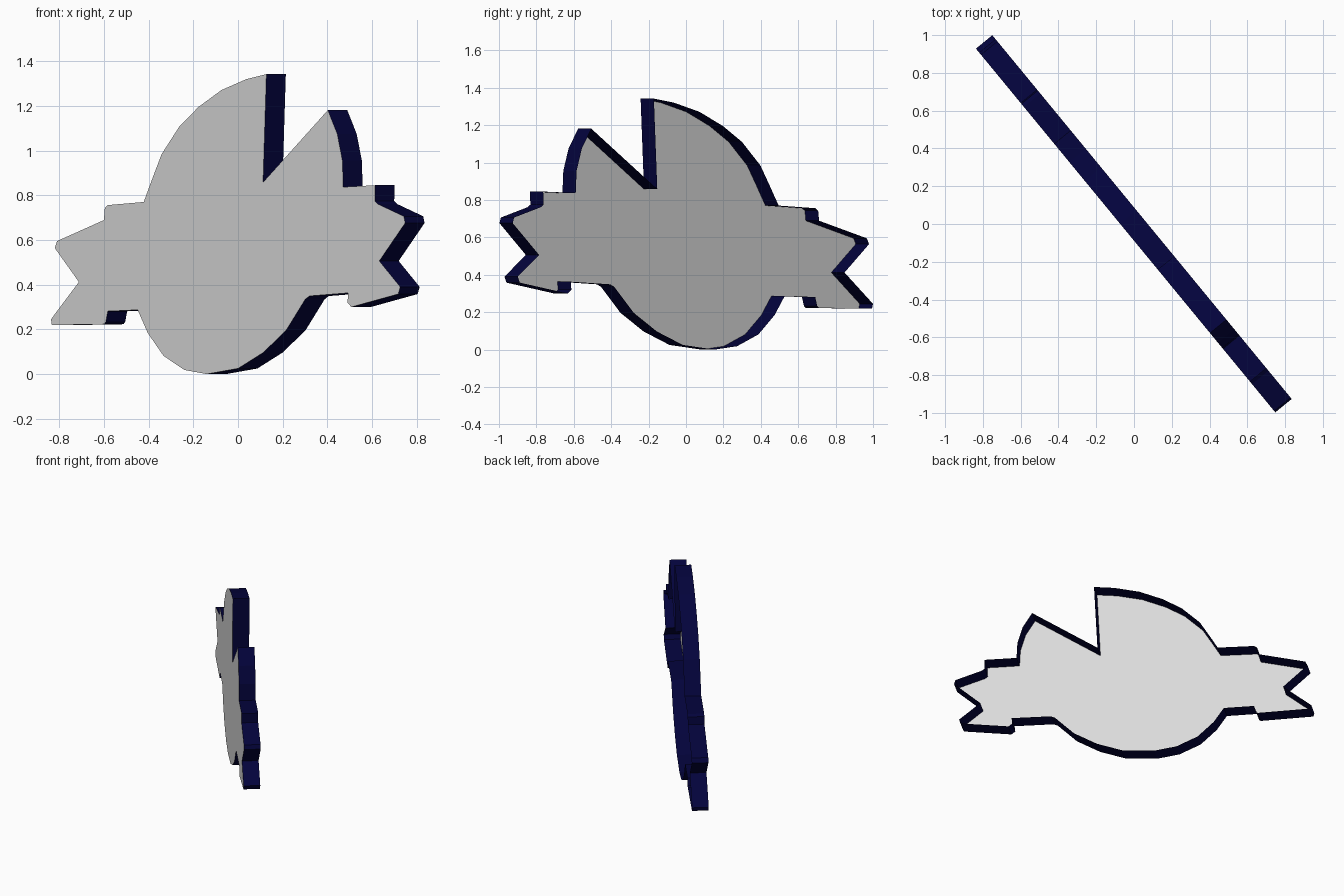
import bpy
import bmesh
from mathutils import Vector

default_cube = bpy.data.objects.get("Cube")
if default_cube:
    bpy.data.objects.remove(default_cube, do_unlink=True)


def make_material(name, colour):
    material = bpy.data.materials.new(name)
    material.use_nodes = True
    material.diffuse_color = colour
    shader = next(node for node in material.node_tree.nodes
                  if node.type == "BSDF_PRINCIPLED")
    shader.inputs["Base Color"].default_value = colour
    return material


face_grey = make_material("light grey", (0.7, 0.7, 0.7, 1))
edge_navy = make_material("dark navy", (0.001, 0.001, 0.045, 1))

# Outline sections of the plate, as (x, z) along its front face
cut_wedge = [(.127, 1.342), (.112, .858), (.402, 1.181)]
upper_left_arc = [(.444, 1.075), (.467, .956), (.471, .837)]
left_ribbon = [(.614, .845), (.612, .775), (.625, .761), (.742, .706), (.748, .676),
               (.632, .506), (.726, .39), (.717, .358), (.507, .3),
               (.49, .32), (.493, .363), (.319, .349)]
lower_arc = [(.301, .335), (.216, .197), (.114, .097), (0, .025), (-.14, 0),
             (-.239, .018), (-.333, .081), (-.404, .184), (-.449, .287)]
right_ribbon = [(-.583, .281), (-.592, .232), (-.6, .223), (-.833, .219),
                (-.837, .245), (-.712, .412), (-.82, .564), (-.81, .595),
                (-.6, .689), (-.596, .743), (-.583, .756), (-.422, .77)]
upper_right_arc = [(-.386, .868), (-.342, .984), (-.261, 1.11),
                   (-.176, 1.196), (-.074, 1.271), (.038, 1.32)]
outline = (cut_wedge + upper_left_arc + left_ribbon
           + lower_arc + right_ribbon + upper_right_arc)

# The upright plate stands diagonally across the ground
slope = -1.215
centre_x, centre_y = -.044, -.035
depth = Vector((.087, .071, 0))


def place_on_plate(point):
    x, z = point
    return Vector((x, centre_y + slope * (x - centre_x), z))


# Grey front panel, wound so that it faces forwards
bm = bmesh.new()
front_verts = [bm.verts.new(place_on_plate(point)) for point in reversed(outline)]
front_panel = bm.faces.new(front_verts)
front_panel.material_index = 0

# Navy rim, drawn backwards from the panel's border and left open at the back
rim = bmesh.ops.extrude_edge_only(bm, edges=bm.edges[:])["geom"]
rim_verts = [item for item in rim if isinstance(item, bmesh.types.BMVert)]
bmesh.ops.translate(bm, verts=rim_verts, vec=depth)
for face in bm.faces:
    if face != front_panel:
        face.material_index = 1

mesh = bpy.data.meshes.new("open_backed_plate")
bm.to_mesh(mesh)
bm.free()
mesh.materials.append(face_grey)
mesh.materials.append(edge_navy)
plate = bpy.data.objects.new("open_backed_plate", mesh)
bpy.context.collection.objects.link(plate)
